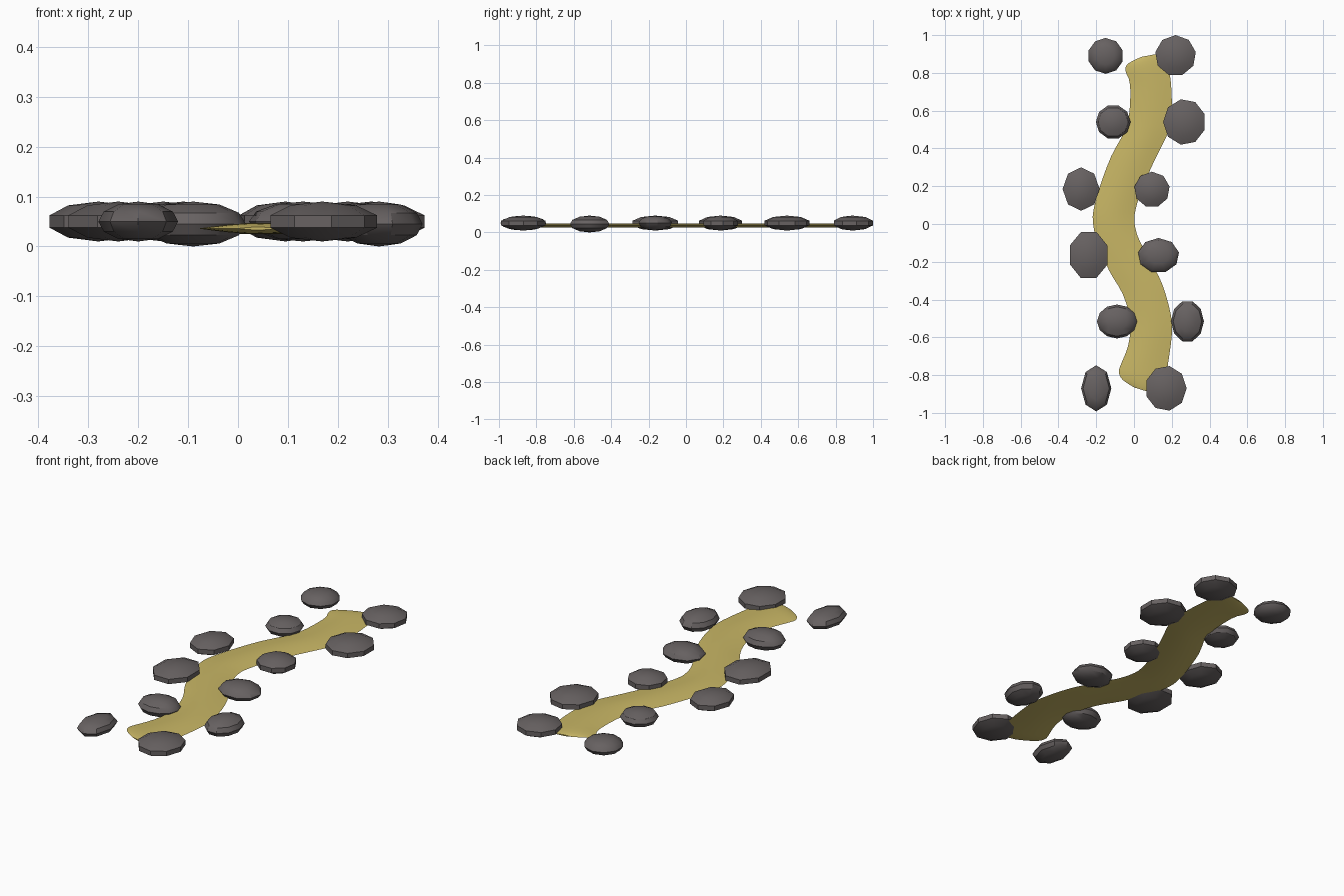
import bpy, bmesh, math

if "Cube" in bpy.data.objects:
    bpy.data.objects.remove(bpy.data.objects["Cube"], do_unlink=True)


def make_material(name, colour):
    mat = bpy.data.materials.new(name)
    mat.use_nodes = True
    mat.diffuse_color = colour
    mat.node_tree.nodes["Principled BSDF"].inputs["Base Color"].default_value = colour
    return mat


stone_grey = make_material("stone grey", (0.135, 0.12, 0.12, 1))
sand_yellow = make_material("sand yellow", (0.58, 0.47, 0.13, 1))


def finish(bm, name, mat):
    bmesh.ops.recalc_face_normals(bm, faces=bm.faces)
    mesh = bpy.data.meshes.new(name)
    bm.to_mesh(mesh)
    bm.free()
    obj = bpy.data.objects.new(name, mesh)
    bpy.context.collection.objects.link(obj)
    mesh.materials.append(mat)
    bpy.ops.object.select_all(action="DESELECT")
    obj.select_set(True)
    bpy.context.view_layer.objects.active = obj
    bpy.ops.object.shade_smooth_by_angle(angle=math.radians(35))
    return obj


def stone(name, x, y, half_x, half_y, half_z, sides, rings, turn):
    """Flattened sphere fitted to its size; odd ring counts give a side wall."""
    bm = bmesh.new()
    bmesh.ops.create_uvsphere(bm, u_segments=sides, v_segments=rings, radius=1)
    spin = math.radians(turn)
    for v in bm.verts:
        px, py, _ = v.co
        v.co.x = px * math.cos(spin) - py * math.sin(spin)
        v.co.y = px * math.sin(spin) + py * math.cos(spin)
    size = (half_x, half_y, half_z)
    centre = (x, y, 0.09 - half_z)
    for axis in range(3):
        low = min(v.co[axis] for v in bm.verts)
        high = max(v.co[axis] for v in bm.verts)
        for v in bm.verts:
            unit = 2 * (v.co[axis] - low) / (high - low) - 1
            v.co[axis] = centre[axis] + unit * size[axis]
    return finish(bm, name, stone_grey)


# Stones along both edges: x, y, half sizes, sides, rings, turn
FLAT, ROUND = 5, 6
right_stones = [
    (-.15, .89, .09, .095, .04, 10, ROUND, 0),
    (-.11, .54, .092, .087, .04, 10, ROUND, 18),
    (-.28, .185, .098, .115, .04, 8, FLAT, 0),
    (-.24, -.164, .1, .122, .04, 8, FLAT, 22),
    (-.09, -.516, .106, .09, .045, 12, ROUND, 0),
    (-.2, -.87, .08, .122, .04, 8, ROUND, 0),
]
left_stones = [
    (.22, .895, .107, .105, .04, 9, FLAT, 0),
    (.264, .54, .11, .12, .04, 9, FLAT, 10),
    (.095, .185, .093, .092, .04, 9, FLAT, 0),
    (.13, -.164, .108, .09, .04, 9, ROUND, 0),
    (.283, -.515, .087, .106, .045, 10, ROUND, 18),
    (.172, -.87, .107, .118, .04, 9, FLAT, 30),
]
for side, group in (("right", right_stones), ("left", left_stones)):
    for i, data in enumerate(group):
        stone(f"{side}_stone_{i + 1}", *data)

# Winding path: right edge x, y, then left edge x, y for each row
rows = [
    (.04, .885, .12, .9),
    (-.03, .85, .17, .87),
    (-.045, .81, .19, .79),
    (-.02, .73, .2, .66),
    (-.035, .53, .19, .51),
    (-.12, .36, .11, .34),
    (-.18, .2, .04, .18),
    (-.215, .07, .005, .06),
    (-.215, -.01, .005, -.01),
    (-.19, -.11, .03, -.09),
    (-.13, -.25, .09, -.2),
    (-.06, -.37, .15, -.32),
    (-.02, -.51, .195, -.48),
    (-.03, -.64, .2, -.59),
    (-.07, -.745, .18, -.74),
    (-.08, -.785, .17, -.81),
    (-.06, -.825, .15, -.87),
    (.0, -.865, .08, -.89),
]


def smooth_rows(points, steps):
    """Even curve through the rows."""
    out = []
    for i in range(len(points) - 1):
        a, b, c, d = (points[max(0, min(len(points) - 1, i + k))] for k in (-1, 0, 1, 2))
        for s in range(steps):
            t = s / steps
            out.append([(2 * q + (r - p) * t + (2 * p - 5 * q + 4 * r - w) * t * t
                         + (3 * q - p - 3 * r + w) * t ** 3) / 2
                        for p, q, r, w in zip(a, b, c, d)])
    return out + [points[-1]]


bm = bmesh.new()
loops = []
across = 8
curve = smooth_rows(rows, 3)
for i, (rx, ry, lx, ly) in enumerate(curve):
    # Lens section that thins toward both ends
    edge = min(i, len(curve) - 1 - i) / 6
    thick = 0.003 + 0.008 * math.sin(min(1, edge) * math.pi / 2)
    loop = []
    for k in range(2 * across):
        u = k / across if k <= across else 2 - k / across
        rise = math.sin(k * math.pi / across) * thick
        loop.append(bm.verts.new((rx + (lx - rx) * u, ry + (ly - ry) * u, 0.036 + rise)))
    loops.append(loop)
for a, b in zip(loops, loops[1:]):
    for k in range(len(a)):
        n = (k + 1) % len(a)
        bm.faces.new((a[k], a[n], b[n], b[k]))
bm.faces.new(loops[0])
bm.faces.new(loops[-1])
finish(bm, "winding_path", sand_yellow)
